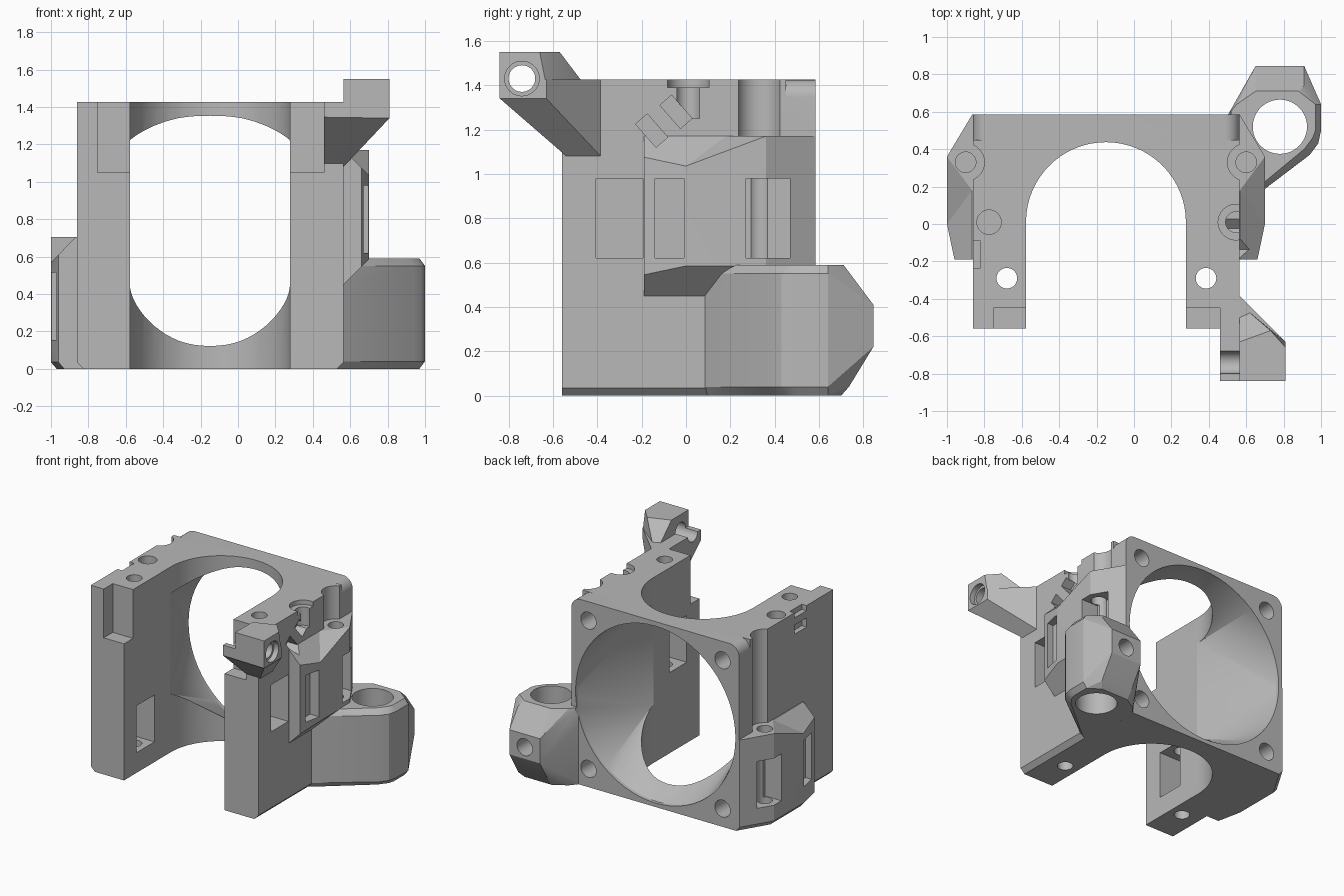
import bpy, bmesh, math
from itertools import product

if "Cube" in bpy.data.objects:
    bpy.data.objects.remove(bpy.data.objects["Cube"], do_unlink=True)

grey = bpy.data.materials.new("warm_grey_plastic")
grey.use_nodes = True
grey.diffuse_color = (0.48, 0.48, 0.48, 1)
grey.node_tree.nodes["Principled BSDF"].inputs["Base Color"].default_value = (0.48, 0.48, 0.48, 1)


# ---- helpers ----
def hull(name, pts):
    """Convex solid around points."""
    bm = bmesh.new()
    verts = [bm.verts.new(p) for p in pts]
    res = bmesh.ops.convex_hull(bm, input=verts)
    loose = {v for v in res["geom_interior"] + res["geom_unused"] if isinstance(v, bmesh.types.BMVert)}
    bmesh.ops.delete(bm, geom=list(loose), context="VERTS")
    bmesh.ops.dissolve_limit(bm, angle_limit=0.01, verts=bm.verts[:], edges=bm.edges[:])
    bmesh.ops.recalc_face_normals(bm, faces=bm.faces[:])
    mesh = bpy.data.meshes.new(name)
    bm.to_mesh(mesh)
    bm.free()
    mesh.materials.append(grey)
    ob = bpy.data.objects.new(name, mesh)
    bpy.context.collection.objects.link(ob)
    return ob


def box(name, xs, ys, zs):
    return hull(name, list(product(xs, ys, zs)))


def ring(axis, a, b, r, level, n=48):
    """Circle of points around an axis; a, b are the other two coordinates in order."""
    pts = []
    for i in range(n):
        t = 2 * math.pi * i / n
        p = [a + r * math.cos(t), b + r * math.sin(t)]
        p.insert("xyz".index(axis), level)
        pts.append(p)
    return pts


def cylinder(name, axis, a, b, r, lo, hi):
    return hull(name, ring(axis, a, b, r, lo) + ring(axis, a, b, r, hi))


def combine(target, other, op):
    mod = target.modifiers.new(op, "BOOLEAN")
    mod.operation = op
    mod.solver = "EXACT"
    mod.object = other
    bpy.context.view_layer.objects.active = target
    bpy.ops.object.modifier_apply(modifier=mod.name)
    bpy.data.objects.remove(other, do_unlink=True)


MID = -0.15          # symmetry plane of the main body
DROP = 0.465         # the right-hand lug sits this much lower


def place(pts, low):
    """Mirror to the lower lug side when asked."""
    return [(2 * MID - x, y, z - DROP) if low else (x, y, z) for x, y, z in pts]


# ---- main block with chamfered foot and rounded rear plate ----
L, R, H, BACK = -0.86, 0.565, 1.425, 0.585
body = hull("fan_mount_body",
            list(product((L, R), (-0.56, 0.45), (0.035, H)))
            + list(product((L + 0.035, R - 0.035), (-0.56, 0.45), (0,))))
corners = []
for x, z in product((L + 0.08, R - 0.08), (0.08, H - 0.08)):
    corners += ring("y", x, z, 0.08, 0.4, 32) + ring("y", x, z, 0.08, BACK, 32)
combine(body, hull("rear_plate", corners), "UNION")

# ---- side lugs ----
plan = [(0.5, -0.19), (0.66, -0.19), (0.7, 0), (0.7, 0.36), (0.565, BACK), (0.5, BACK)]
for low in (False, True):
    pts = [(x, y, 1.17) for x, y in plan]
    if low:
        pts += [(x, y, 0.5) for x, y in plan] + [(x - 0.03, y, DROP) for x, y in plan]
    else:
        pts += [(x, y, 0.45 + max(0, x - 0.565)) for x, y in plan] + [(0.565, -0.19, 0.45)]
    lug = hull("side_lug", place(pts, low))
    slope = [(0.566, -0.3, 1.17), (0.75, -0.3, 0.985), (0.75, -0.067, 0.985),
             (0.566, 0.18, 1.17), (0.75, 0.427, 1.17)]
    slope += [(x, y, 1.2) for x, y, z in slope]
    combine(lug, hull("lug_slope", place(slope, low)), "DIFFERENCE")
    combine(body, lug, "UNION")

# ---- sensor boss ----
outline = [(0.5, 0.05), (0.565, 0.085), (0.94, 0.37), (0.985, 0.43), (1, 0.5),
           (1, 0.64), (0.91, 0.845), (0.65, 0.845), (0.55, 0.64), (0.5, 0.58)]
boss_pts = []
for z, limit, inset in ((0, 0.7, 0.03), (0.04, 0.735, 0), (0.22, 0.845, 0),
                        (0.41, 0.845, 0), (0.55, 0.74, 0), (0.59, 0.71, 0.03)):
    for x, y in outline:
        boss_pts.append((x - inset if x > 0.9 else x,
                         min(y, limit) + (inset if y < 0.5 else 0), z))
combine(body, hull("sensor_boss", boss_pts), "UNION")

# ---- front arm with raised head ----
arm = list(product((0.46, 0.57), (-0.84,), (1.345, H)))
arm += [(x, y, z) for x in (0.46, 0.565) for y, z in ((-0.54, 1.08), (-0.385, 1.08), (-0.385, H))]
arm += list(product((0.81,), (-0.84, -0.63), (1.34, H)))
combine(body, hull("front_arm", arm), "UNION")
head = [(0.81, -0.66, 1.55), (0.73, -0.57, 1.55), (0.565, -0.63, 1.55), (0.81, -0.63, 1.4),
        (0.62, -0.475, H), (0.565, -0.5, H), (0.62, -0.475, 1.4), (0.565, -0.5, 1.4)]
head += list(product((0.565, 0.81), (-0.84,), (1.4, 1.55)))
combine(body, hull("arm_head", head), "UNION")

# ---- cuts: heat sink channel and air duct ----
HALF = 0.4275
channel = ring("z", MID, 0.01, HALF, -0.1, 64) + ring("z", MID, 0.01, HALF, 1.6, 64)
channel += list(product((MID - HALF, MID + HALF), (-0.7,), (-0.1, 1.6)))
cuts = [hull("channel", channel)]
duct = ring("y", MID, 0.71, 0.68, 0.56, 64) + ring("y", MID, 0.71, 0.68, 0.65, 64)
duct += list(product((MID - HALF, MID + HALF), (0, 0.25), (0.45, 1.22)))
cuts.append(hull("air_duct", duct))

# fan screw holes
for dx, z in product((-0.57, 0.57), (0.14, 1.28)):
    cuts.append(cylinder("fan_screw_hole", "y", MID + dx, z, 0.065, 0.3, 0.7))

# front notches, leg holes and nut windows
for xs in ((-0.75, -0.57), (0.27, 0.46)):
    cuts.append(box("front_notch", xs, (-0.7, -0.45), (1.05, 1.5)))
for x in (-0.68, 0.385):
    cuts.append(cylinder("leg_hole", "z", x, -0.29, 0.055, -0.1, 1.6))
cuts.append(box("nut_window", (-0.79, -0.5), (-0.405, -0.19), (0.155, 0.515)))
cuts.append(box("nut_window", (0.2, 0.65), (-0.405, -0.195), (0.62, 0.98)))
cuts.append(cylinder("top_hole", "z", -0.775, 0.01, 0.065, 1.25, 1.6))
cuts.append(cylinder("top_hole", "z", 0.545, 0.01, 0.055, 1.25, 1.6))
cuts.append(cylinder("top_counterbore", "z", 0.545, 0.01, 0.095, 1.39, 1.6))

# lug pockets, strap slots and screw clearance
for low in (False, True):
    for xs, ys in (((0.56, 0.8), (0.27, 0.47)), ((0.62, 0.8), (-0.14, -0.01))):
        cuts.append(hull("lug_pocket", place(product(xs, ys, (0.62, 0.98)), low)))
    for r, lo, hi in ((0.055, 0.52 if low else 0.6, 1.3), (0.1, 1.17, 2.0)):
        pts = ring("z", 0.6, 0.33, r, lo) + ring("z", 0.6, 0.33, r, hi)
        cuts.append(hull("lug_hole", place(pts, low)))

# wire slots on both outer walls
for zs in ((1.385, 1.5), (1.26, 1.33)):
    cuts.append(box("wire_slot", (-0.95, -0.82), (-0.235, -0.09), zs))
for y, z in ((-0.155, 1.195), (-0.045, 1.28)):
    c, s = math.cos(-0.85), math.sin(-0.85)
    pts = [(x, y + u * c - v * s, z + u * s + v * c)
           for x, u, v in product((0.48, 0.7), (-0.07, 0.07), (-0.035, 0.035))]
    cuts.append(hull("tilted_slot", pts))

# boss and arm bores
cuts.append(cylinder("sensor_bore", "z", 0.78, 0.52, 0.145, -0.1, 0.7))
cuts.append(cylinder("clamp_screw_hole", "y", 0.78, 0.31, 0.065, 0.6, 0.95))
cuts.append(cylinder("arm_bore", "x", -0.74, 1.43, 0.06, 0.4, 0.9))
cuts.append(cylinder("arm_counterbore", "x", -0.74, 1.43, 0.078, 0.77, 0.9))

for cutter in cuts:
    combine(body, cutter, "DIFFERENCE")

# ---- single plastic colour, smooth bores with sharp edges ----
body.data.materials.clear()
body.data.materials.append(grey)
for poly in body.data.polygons:
    poly.material_index = 0
bpy.ops.object.select_all(action="DESELECT")
body.select_set(True)
bpy.context.view_layer.objects.active = body
bpy.ops.object.shade_smooth_by_angle(angle=math.radians(20))
